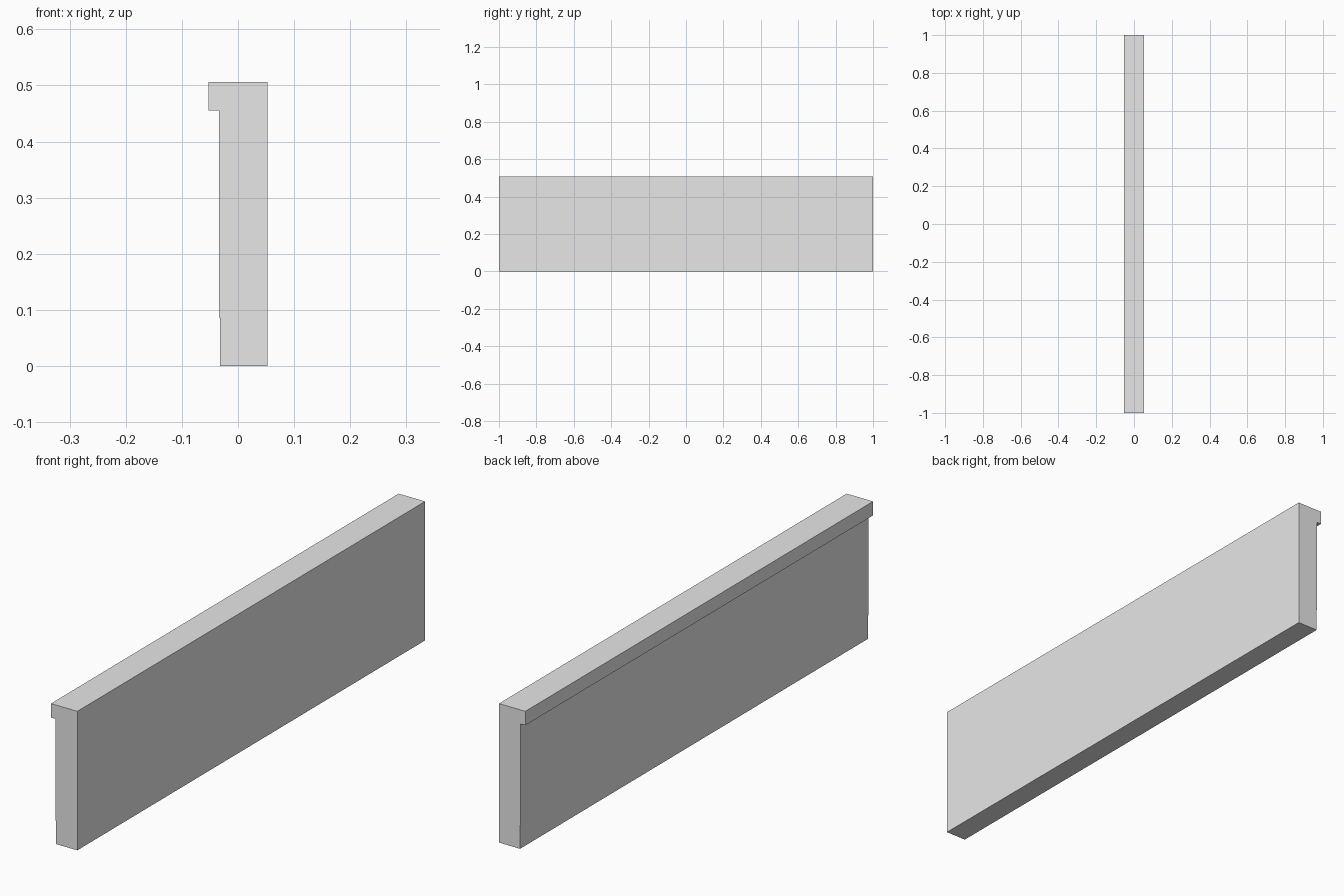
import bpy
import bmesh

cube = bpy.data.objects.get("Cube")
if cube:
    bpy.data.objects.remove(cube, do_unlink=True)

# Plain grey for the whole wall
GREY = (0.8, 0.8, 0.8, 1.0)
grey = bpy.data.materials.new("plain_grey")
grey.use_nodes = True
grey.diffuse_color = GREY
for node in grey.node_tree.nodes:
    if node.type == 'BSDF_PRINCIPLED':
        node.inputs["Base Color"].default_value = GREY


def extrude_profile(name, points, half_length):
    """Sweep a closed x-z profile along y, capped at both ends."""
    bm = bmesh.new()
    front = bm.faces.new([bm.verts.new((x, -half_length, z)) for x, z in points])
    swept = bmesh.ops.extrude_face_region(bm, geom=[front], use_keep_orig=True)
    verts = [g for g in swept["geom"] if isinstance(g, bmesh.types.BMVert)]
    bmesh.ops.translate(bm, verts=verts, vec=(0, 2 * half_length, 0))
    bmesh.ops.recalc_face_normals(bm, faces=bm.faces)
    mesh = bpy.data.meshes.new(name)
    bm.to_mesh(mesh)
    bm.free()
    mesh.materials.append(grey)
    obj = bpy.data.objects.new(name, mesh)
    bpy.context.collection.objects.link(obj)
    return obj


# Wall section: recessed plinth, main panel and overhanging coping on one side
BACK, PLINTH, PANEL, COPING = 0.053, -0.032, -0.034, -0.053
PLINTH_TOP, COPING_BASE, TOP = 0.086, 0.455, 0.506
section = [
    (BACK, 0), (BACK, TOP),
    (COPING, TOP), (COPING, COPING_BASE),
    (PANEL, COPING_BASE), (PANEL, PLINTH_TOP),
    (PLINTH, PLINTH_TOP), (PLINTH, 0),
]
extrude_profile("parapet_wall", section, 1.0)
